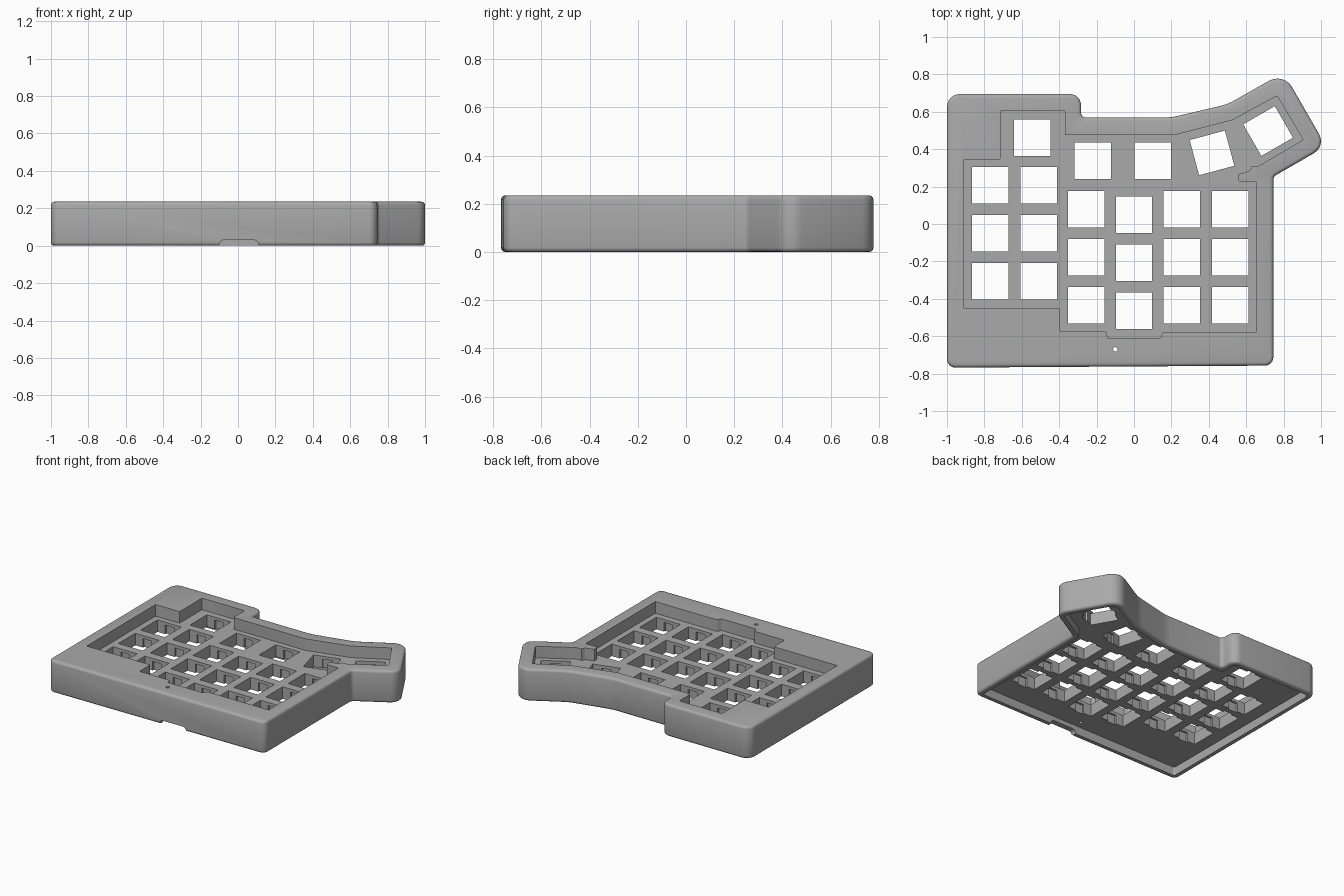
import bpy, bmesh, math
from mathutils import Vector, Matrix

if "Cube" in bpy.data.objects:
    bpy.data.objects.remove(bpy.data.objects["Cube"])

HEIGHT, PLATE_TOP, PLATE_BOTTOM = 0.235, 0.15, 0.062
RIM, KEY, LIP = 0.04, 0.195, 0.022

grey = bpy.data.materials.new("case_grey")
grey.use_nodes = True
grey.diffuse_color = (0.4, 0.4, 0.4, 1)
grey.node_tree.nodes["Principled BSDF"].inputs["Base Color"].default_value = (0.4, 0.4, 0.4, 1)


def fillet(corners, steps=6):
    """Round each (x, y, radius) corner with a tangent arc."""
    out = []
    for i, (x, y, r) in enumerate(corners):
        p = Vector((x, y))
        a = (Vector(corners[i - 1][:2]) - p).normalized()
        b = (Vector(corners[(i + 1) % len(corners)][:2]) - p).normalized()
        half = a.angle(b) / 2
        if r <= 0:
            out.append(p)
            continue
        centre = p + (a + b).normalized() * r / math.sin(half)
        start = p + a * r / math.tan(half) - centre
        end = p + b * r / math.tan(half) - centre
        sweep = start.angle_signed(end)
        for k in range(steps + 1):
            out.append(centre + Matrix.Rotation(-sweep * k / steps, 2) @ start)
    return out


def inset(corners, d):
    """Move a clockwise outline inward by d, keeping mitred corners."""
    out = []
    for i, (x, y, r) in enumerate(corners):
        p = Vector((x, y))
        u = (p - Vector(corners[i - 1][:2])).normalized()
        v = (Vector(corners[(i + 1) % len(corners)][:2]) - p).normalized()
        n, m = Vector((u.y, -u.x)), Vector((v.y, -v.x))
        q = p + (n + m) * d / (1 + n.dot(m))
        out.append((q.x, q.y, max(r - d, 0.012)))
    return out


def add_prism(bm, points, z0, z1):
    face = bm.faces.new([bm.verts.new((p[0], p[1], z0)) for p in points])
    top = bmesh.ops.extrude_face_region(bm, geom=[face])["geom"]
    for v in top:
        if isinstance(v, bmesh.types.BMVert):
            v.co.z = z1
    bmesh.ops.recalc_face_normals(bm, faces=bm.faces[:])


def add_box(bm, x, y, turn, sx, sy, z0, z1):
    rot = Matrix.Rotation(math.radians(turn), 2)
    quad = [(-1, -1), (-1, 1), (1, 1), (1, -1)]
    add_prism(bm, [Vector((x, y)) + rot @ Vector((i * sx / 2, j * sy / 2)) for i, j in quad], z0, z1)


def finish(bm, name):
    mesh = bpy.data.meshes.new(name)
    bm.to_mesh(mesh)
    bm.free()
    obj = bpy.data.objects.new(name, mesh)
    bpy.context.collection.objects.link(obj)
    mesh.materials.append(grey)
    return obj


# Outer body with rounded top and bottom rims
outline = [(-1, .695, .07), (-.283, .695, .06), (-.283, .57, .025), (.2, .57, .3),
           (.5, .64, .3), (.8, .81, .09), (1.027, .416, .074), (.745, .253, .03),
           (.745, -.757, .045), (-1, -.768, .045)]
bm = bmesh.new()
add_prism(bm, fillet(outline), 0, HEIGHT)
rims = [e for e in bm.edges if abs(e.verts[0].co.z - e.verts[1].co.z) < 1e-5]
bmesh.ops.bevel(bm, geom=rims, offset=0.018, segments=3, profile=0.5, affect='EDGES')
case = finish(bm, "keyboard_case")

cutters = []

# Underside cavity
bm = bmesh.new()
add_prism(bm, fillet(inset(outline, RIM)), -0.1, PLATE_BOTTOM)
cutters.append(finish(bm, "cavity_cutter"))

# Upper well around the keys
well = [(-.91, .345), (-.715, .345), (-.715, .605), (-.37, .605), (-.37, .475),
        (.215, .475), (.525, .555), (.765, .685), (.905, .45), (.665, .31),
        (.63, .31), (.62, .285), (.555, .265), (.56, .225), (.655, .225),
        (.655, -.58), (.155, -.58), (.14, -.61), (-.14, -.61), (-.15, -.575),
        (-.395, -.575), (-.395, -.45), (-.91, -.45)]
bm = bmesh.new()
add_prism(bm, fillet([(x, y, .006) for x, y in well], 2), PLATE_TOP, 0.4)
cutters.append(finish(bm, "well_cutter"))

# Key openings: staggered columns, upper keys and two turned thumb keys
keys = [(-.545, .46, 0), (-.22, .337, 0), (.1, .337, 0), (.417, .38, 15), (.717, .497, 30)]
for x, top in [(-.768, .207), (-.51, .207), (-.255, .08), (0, .05), (.255, .08), (.515, .08)]:
    keys += [(x, top - row * .257, 0) for row in range(3)]
holes, clips = bmesh.new(), bmesh.new()
for x, y, turn in keys:
    add_box(holes, x, y, turn, KEY, KEY, 0.02, 0.2)
    add_box(clips, x, y, turn, 0.07, KEY + 0.028, 0.03, PLATE_TOP - LIP)
cutters += [finish(holes, "key_hole_cutter"), finish(clips, "clip_notch_cutter")]

# Cable notch in the front wall and reset pin hole
bm = bmesh.new()
arch = fillet([(-.1, -.05, 0), (-.1, .03, .025), (.11, .03, .025), (.11, -.05, 0)])
add_prism(bm, arch, -0.85, -0.7)
for v in bm.verts:
    v.co = (v.co.x, v.co.z, v.co.y)
bmesh.ops.recalc_face_normals(bm, faces=bm.faces[:])
cutters.append(finish(bm, "cable_notch_cutter"))
bm = bmesh.new()
bmesh.ops.create_cone(bm, cap_ends=True, segments=16, radius1=.012, radius2=.012,
                      depth=1, matrix=Matrix.Translation((-.1, -.67, 0)))
cutters.append(finish(bm, "pin_hole_cutter"))

# Apply the cuts, then remove the helpers
bpy.ops.object.select_all(action='DESELECT')
bpy.context.view_layer.objects.active = case
case.select_set(True)
for cutter in cutters:
    cutter.hide_render = True
    mod = case.modifiers.new(cutter.name, 'BOOLEAN')
    mod.operation, mod.solver, mod.object = 'DIFFERENCE', 'EXACT', cutter
    bpy.ops.object.modifier_apply(modifier=mod.name)
    bpy.data.objects.remove(cutter)
bpy.ops.object.shade_smooth_by_angle(angle=math.radians(32))
